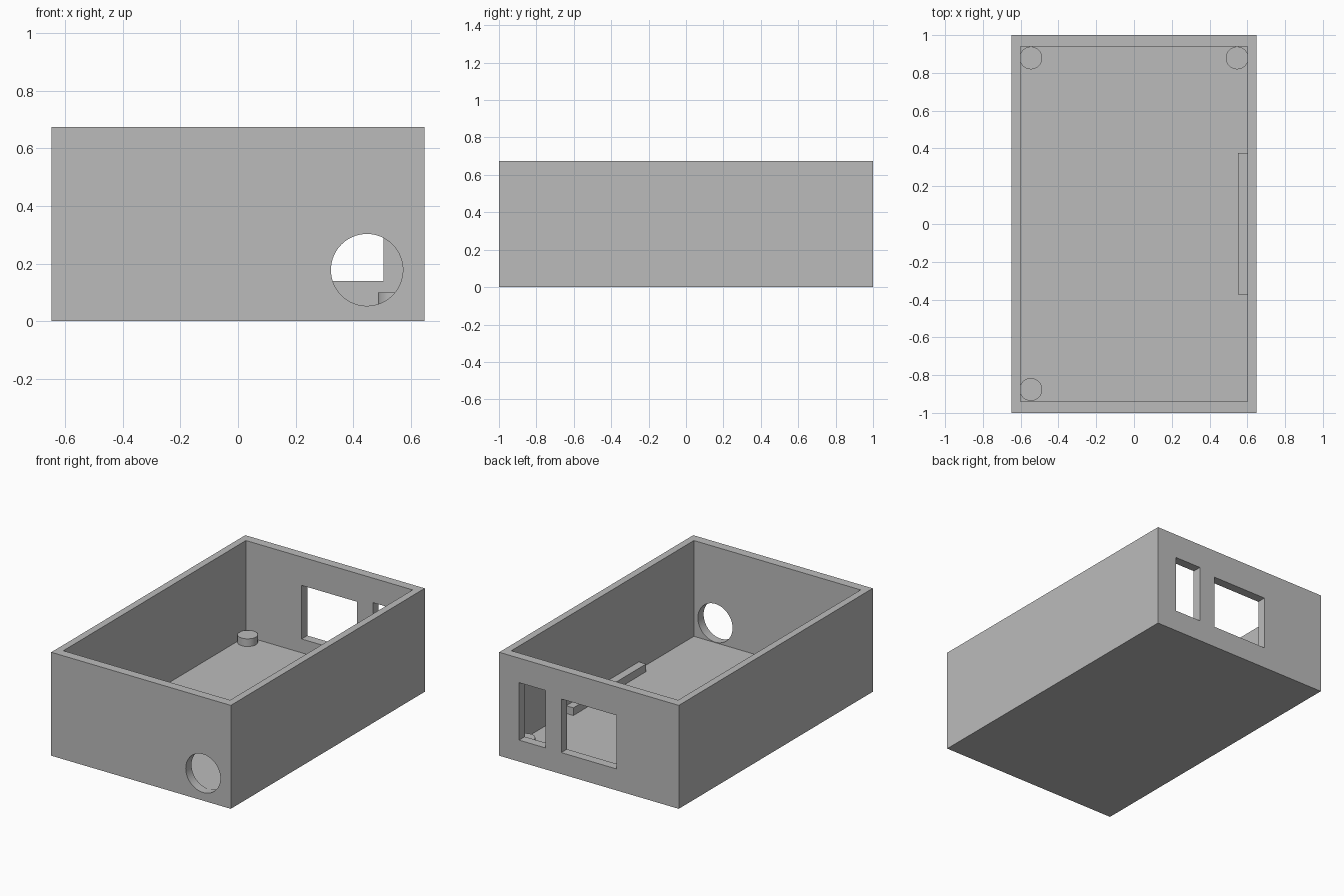
import bpy
from mathutils import Matrix
from math import radians

default = bpy.data.objects.get("Cube")
if default:
    bpy.data.objects.remove(default, do_unlink=True)

grey = bpy.data.materials.new("plain grey")
grey.use_nodes = True
grey.diffuse_color = (0.5, 0.5, 0.5, 1)
grey.node_tree.nodes["Principled BSDF"].inputs["Base Color"].default_value = (0.5, 0.5, 0.5, 1)


def box(name, low, high):
    """Box spanning two opposite corners."""
    centre = [(a + b) / 2 for a, b in zip(low, high)]
    bpy.ops.mesh.primitive_cube_add(size=1, location=centre)
    obj = bpy.context.object
    obj.name = name
    obj.data.transform(Matrix.Diagonal([b - a for a, b in zip(low, high)] + [1]))
    obj.data.materials.append(grey)
    return obj


def cylinder(name, centre, radius, depth, tilt=0):
    bpy.ops.mesh.primitive_cylinder_add(vertices=64, radius=radius, depth=depth,
                                        location=centre, rotation=(tilt, 0, 0))
    obj = bpy.context.object
    obj.name = name
    obj.data.materials.append(grey)
    return obj


def smooth(obj):
    bpy.ops.object.select_all(action="DESELECT")
    obj.select_set(True)
    bpy.context.view_layer.objects.active = obj
    bpy.ops.object.shade_smooth_by_angle(angle=radians(30))


HALF_X, HALF_Y, HEIGHT = 0.648, 1.0, 0.675
IN_X, IN_Y, FLOOR = 0.602, 0.941, 0.05

# Open-topped case and the shapes cut from it
case = box("case", (-HALF_X, -HALF_Y, 0), (HALF_X, HALF_Y, HEIGHT))
cutters = [
    box("cavity_cutter", (-IN_X, -IN_Y, FLOOR), (IN_X, IN_Y, 1)),
    box("wide_port_cutter", (-0.2, 0.8, 0.14), (0.2, 1.2, 0.49)),
    box("narrow_port_cutter", (0.314, 0.8, 0.14), (0.505, 1.2, 0.515)),
    cylinder("round_port_cutter", (0.448, -1, 0.178), 0.125, 0.4, radians(90)),
]
for cutter in cutters:
    cutter.hide_render = True
    cut = case.modifiers.new(cutter.name, "BOOLEAN")
    cut.operation = "DIFFERENCE"
    cut.solver = "EXACT"
    cut.object = cutter
    bpy.context.view_layer.objects.active = case
    bpy.ops.object.modifier_apply(modifier=cut.name)
    bpy.data.objects.remove(cutter, do_unlink=True)
smooth(case)

# Standing posts in three inner corners
TOP, SUNK = 0.1, 0.03
for name, x, y in (("back_left_post", 0.546, 0.879),
                   ("back_right_post", -0.546, 0.879),
                   ("front_right_post", -0.546, -0.876)):
    smooth(cylinder(name, (x, y, (TOP + SUNK) / 2), 0.06, TOP - SUNK))

# Rail along the inside of one long wall
box("side_rail", (0.55, -0.374, SUNK), (0.61, 0.376, TOP))
